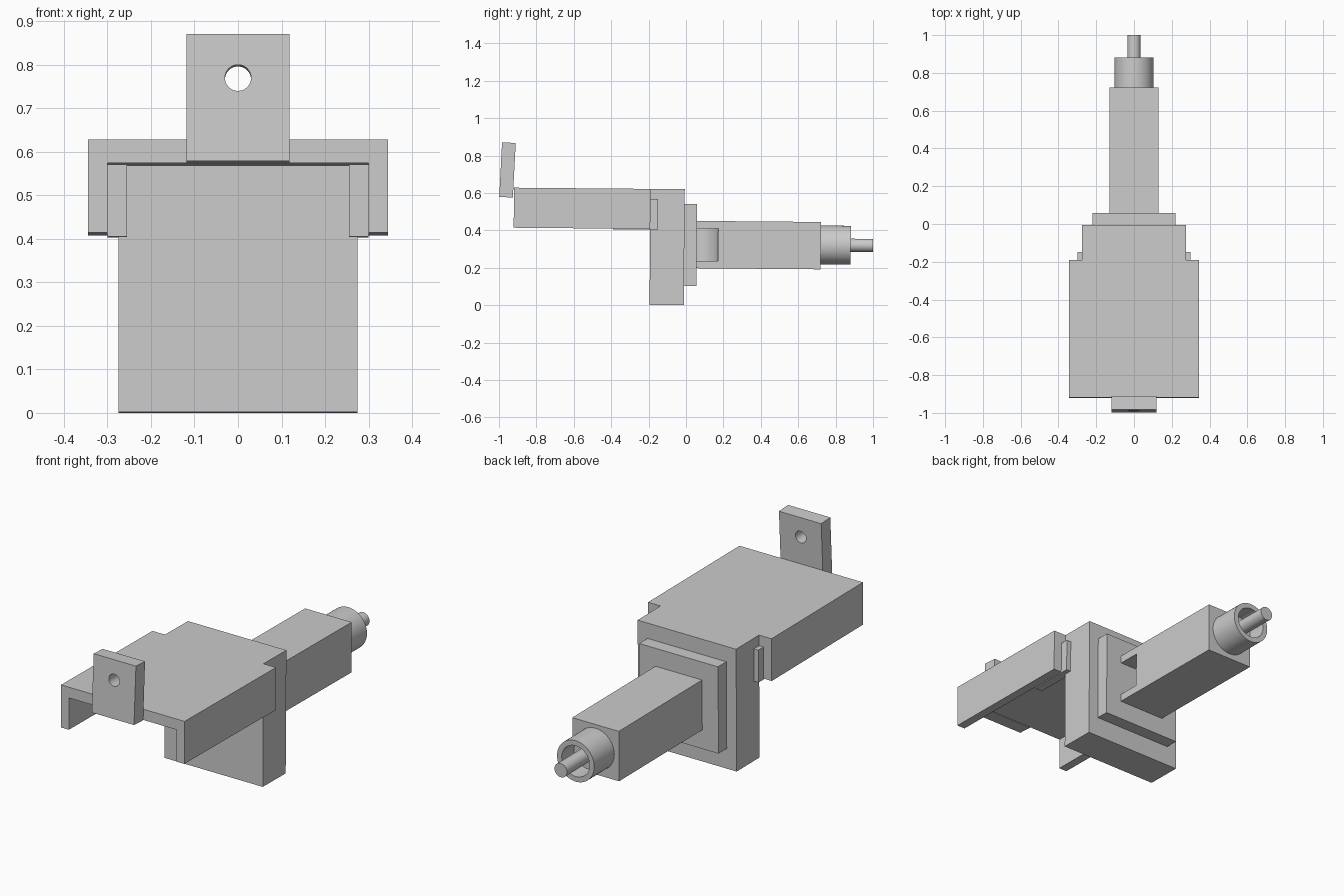
import bpy, bmesh, math
from mathutils import Matrix, Vector

if "Cube" in bpy.data.objects:
    bpy.data.objects.remove(bpy.data.objects["Cube"])

TILT = Matrix.Rotation(math.radians(-0.5), 4, 'X')   # the whole body dips slightly to the back


def make(name, bm, matrix=TILT, smooth=False):
    bmesh.ops.recalc_face_normals(bm, faces=bm.faces)
    me = bpy.data.meshes.new(name)
    bm.to_mesh(me)
    bm.free()
    ob = bpy.data.objects.new(name, me)
    bpy.context.collection.objects.link(ob)
    ob.matrix_world = matrix
    if smooth:
        shade(ob)
    return ob


def select(ob):
    bpy.ops.object.select_all(action='DESELECT')
    ob.select_set(True)
    bpy.context.view_layer.objects.active = ob


def shade(ob):
    select(ob)
    bpy.ops.object.shade_smooth_by_angle(angle=math.radians(30))


def box(name, x0, x1, y0, y1, z0, z1, matrix=TILT):
    bm = bmesh.new()
    bmesh.ops.create_cube(bm, size=1)
    for v in bm.verts:
        v.co = Vector(((x0 + x1) / 2 + v.co.x * (x1 - x0),
                       (y0 + y1) / 2 + v.co.y * (y1 - y0),
                       (z0 + z1) / 2 + v.co.z * (z1 - z0)))
    return make(name, bm, matrix)


def cylinder(name, r, depth, center, axis, matrix=TILT):
    rot = Matrix.Rotation(math.radians(90), 4, 'X') if axis == 'Y' else Matrix()
    bm = bmesh.new()
    bmesh.ops.create_cone(bm, cap_ends=True, segments=48, radius1=r, radius2=r, depth=depth,
                          matrix=Matrix.Translation(center) @ rot)
    return make(name, bm, matrix)


def cut(ob, cutter):
    mod = ob.modifiers.new("cut", 'BOOLEAN')
    mod.operation = 'DIFFERENCE'
    mod.solver = 'EXACT'
    mod.object = cutter
    bpy.context.view_layer.update()
    select(ob)
    bpy.ops.object.modifier_apply(modifier=mod.name)
    bpy.data.objects.remove(cutter, do_unlink=True)
    shade(ob)


# Upright block, back flange and square bar
box("body_block", -0.275, 0.275, -0.195, -0.012, 0, 0.62)
box("back_flange", -0.22, 0.22, -0.012, 0.054, 0.102, 0.542)
bar = box("square_bar", -0.13, 0.13, 0.054, 0.718, 0.198, 0.451)

# Rounded slot in the right side of the bar
cut(bar, cylinder("slot_cutter", 0.115, 0.175, (0.13, 0.054, 0.324), 'Z'))

# Hood: U-shaped section run along y
bm = bmesh.new()
half = [(0.345, 0.62), (0.345, 0.406), (0.30, 0.406), (0.30, 0.566)]
outline = half + [(-x, z) for x, z in reversed(half)]
face = bm.faces.new([bm.verts.new((x, -0.925, z)) for x, z in outline])
ext = bmesh.ops.extrude_face_region(bm, geom=[face])
bmesh.ops.translate(bm, vec=(0, 0.73, 0),
                    verts=[g for g in ext["geom"] if isinstance(g, bmesh.types.BMVert)])
make("hood", bm)

# Rails inside the hood walls, running onto the block
for side, (a, b) in {"left": (-0.30, -0.255), "right": (0.255, 0.30)}.items():
    box(side + "_rail", a, b, -0.394, -0.154, 0.402, 0.566)

# Hollow round barrel, lathed around the y axis
bm = bmesh.new()
profile = [(0.0, 0.718), (0.104, 0.718), (0.104, 0.878), (0.078, 0.878), (0.078, 0.78), (0.0, 0.78)]
pts = [bm.verts.new((r, y, 0)) for r, y in profile]
edges = [bm.edges.new(p) for p in zip(pts, pts[1:])]
bmesh.ops.spin(bm, geom=pts + edges, cent=(0, 0, 0), axis=(0, 1, 0),
               angle=math.tau, steps=48, use_duplicate=False)
bmesh.ops.remove_doubles(bm, verts=bm.verts, dist=1e-4)
bmesh.ops.translate(bm, verts=bm.verts, vec=(0, 0, 0.328))
make("barrel", bm, smooth=True)

# Centre pin
shade(cylinder("pin", 0.035, 0.217, (0, 0.8885, 0.328), 'Y'))

# Leaning front tab with a round hole
lean = Matrix.Translation((0, -0.9545, 0.723)) @ Matrix.Rotation(math.radians(-3), 4, 'X')
tab = box("front_tab", -0.118, 0.118, -0.0365, 0.0365, -0.146, 0.146, lean)
cut(tab, cylinder("hole_cutter", 0.03, 0.3, (0, 0, 0.045), 'Y', lean))
